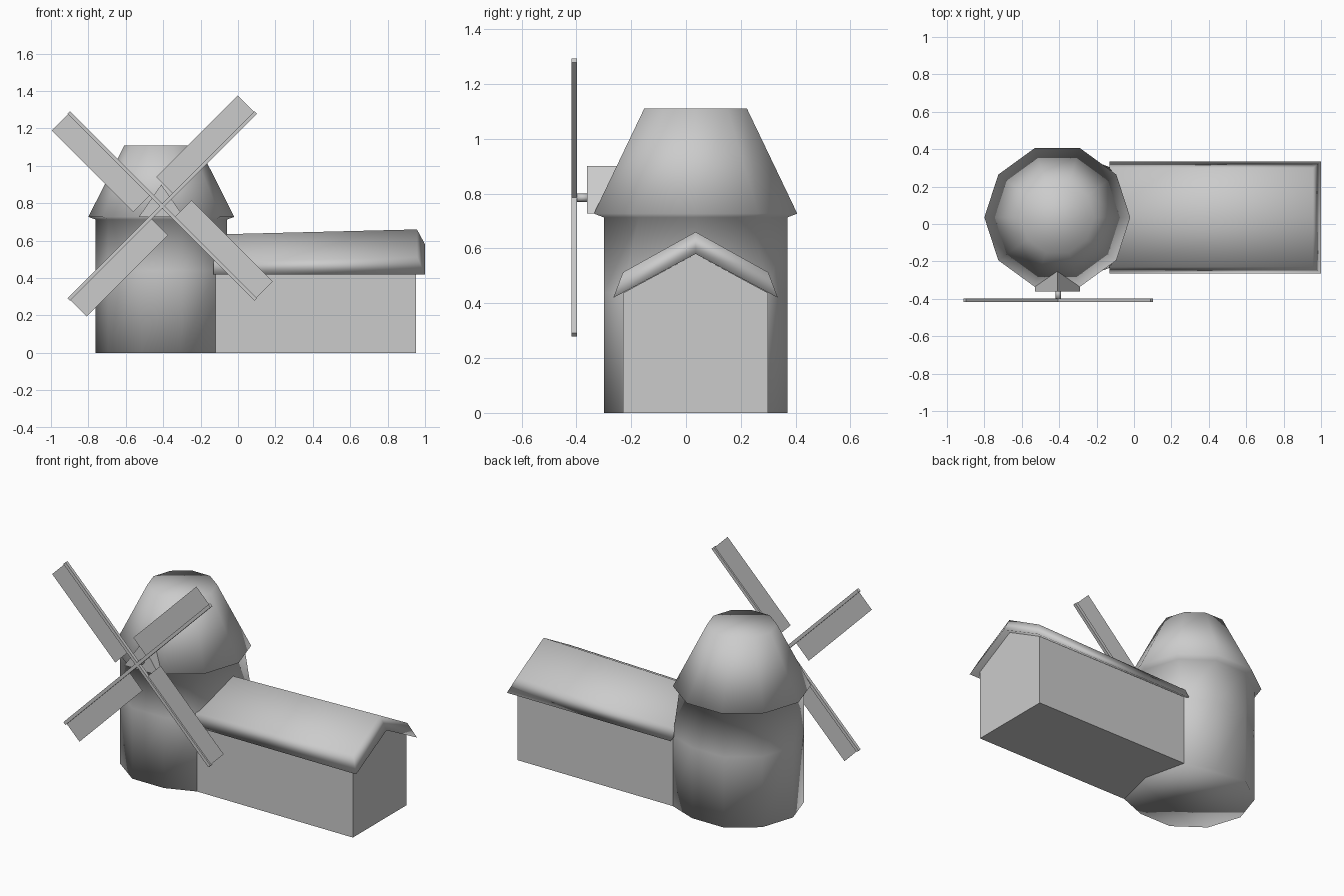
import bpy, bmesh, math
from mathutils import Vector, Matrix

if "Cube" in bpy.data.objects:
    bpy.data.objects.remove(bpy.data.objects["Cube"])

grey = bpy.data.materials.new("plain_grey")
grey.diffuse_color = (0.6, 0.6, 0.6, 1)
grey.use_nodes = True
grey.node_tree.nodes["Principled BSDF"].inputs["Base Color"].default_value = grey.diffuse_color
CX, CY = -0.41, 0.035      # tower axis
HUB = Vector((-0.405, -0.407, 0.785))


def make(name, verts, faces, smooth=False):
    me = bpy.data.meshes.new(name)
    me.from_pydata(verts, [], faces)
    bm = bmesh.new()
    bm.from_mesh(me)
    bmesh.ops.recalc_face_normals(bm, faces=bm.faces)
    bm.to_mesh(me)
    bm.free()
    me.materials.append(grey)
    for p in me.polygons:
        p.use_smooth = smooth
    ob = bpy.data.objects.new(name, me)
    bpy.context.collection.objects.link(ob)
    return ob


def loft(name, rings, smooth=False):
    """Skin matching rings of points and close both ends."""
    n = len(rings[0])
    verts = [v for r in rings for v in r]
    faces = [(k * n + i, k * n + (i + 1) % n, (k + 1) * n + (i + 1) % n, (k + 1) * n + i)
             for k in range(len(rings) - 1) for i in range(n)]
    faces += [tuple(range(n)), tuple(range(len(verts) - n, len(verts)))]
    return make(name, verts, faces, smooth)


def decagon(r, z, join=False):
    pts = []
    for i in range(10):
        a = math.radians(36 * i)
        pts.append((CX + r * math.cos(a), CY + r * math.sin(a), z))
    if join:               # corners that meet the house walls
        pts[1], pts[9] = (-0.12, 0.30, z), (-0.12, -0.23, z)
    return pts


# Ten-sided tower and overhanging cap in one smooth skin
loft("tower_and_cap", [decagon(0.352, 0, True), decagon(0.352, 0.44, True),
                       decagon(0.352, 0.713), decagon(0.39, 0.727),
                       decagon(0.197, 1.11)], True)

# Small gabled housing behind the hub
loft("hub_housing", [[(CX - 0.12, y, 0.727), (CX + 0.12, y, 0.727), (CX, y, 0.90)]
                     for y in (-0.362, -0.2)])

# House with gabled end wall
loft("house", [[(x, -0.23, 0), (x, 0.30, 0), (x, 0.30, 0.437),
                (x, CY, 0.58), (x, -0.23, 0.437)] for x in (-0.12, 0.953)])


# Thick roof: outer skin stops short of the inner one at the gable end
def roof_ring(x_out, x_in, top):
    return [(x_out, CY, top), (x_out, 0.30, top - 0.147), (x_in, 0.335, 0.42),
            (x_in, CY, 0.58), (x_in, -0.265, 0.42), (x_out, -0.23, top - 0.147)]


roof = loft("roof", [roof_ring(-0.13, -0.13, 0.633), roof_ring(0.957, 1.0, 0.66)], True)

# Axle
loft("axle", [[(HUB.x + 0.015 * math.cos(math.tau * i / 8), y,
                HUB.z + 0.015 * math.sin(math.tau * i / 8)) for i in range(8)]
              for y in (-0.40, -0.35)], True)

# Two crossed spars and four thin sails on one side of each arm
for k in range(4):
    rot = Matrix.Rotation(-math.radians(45 + 90 * k), 3, 'Y')
    place = lambda a, d, p: tuple(HUB + rot @ Vector((a, d, p)))
    if k < 2:
        loft(f"spar_{k + 1}", [[place(a, d, p) for d, p in
                                ((-0.01, -0.01), (0.01, -0.01), (0.01, 0.01), (-0.01, 0.01))]
                               for a in (-0.707, 0.707)])
    make(f"sail_{k + 1}", [place(0.088, 0, 0.008), place(0.703, 0, 0.008),
                           place(0.703, 0, 0.133), place(0.088, 0, 0.133)],
         [(0, 1, 2, 3)])
